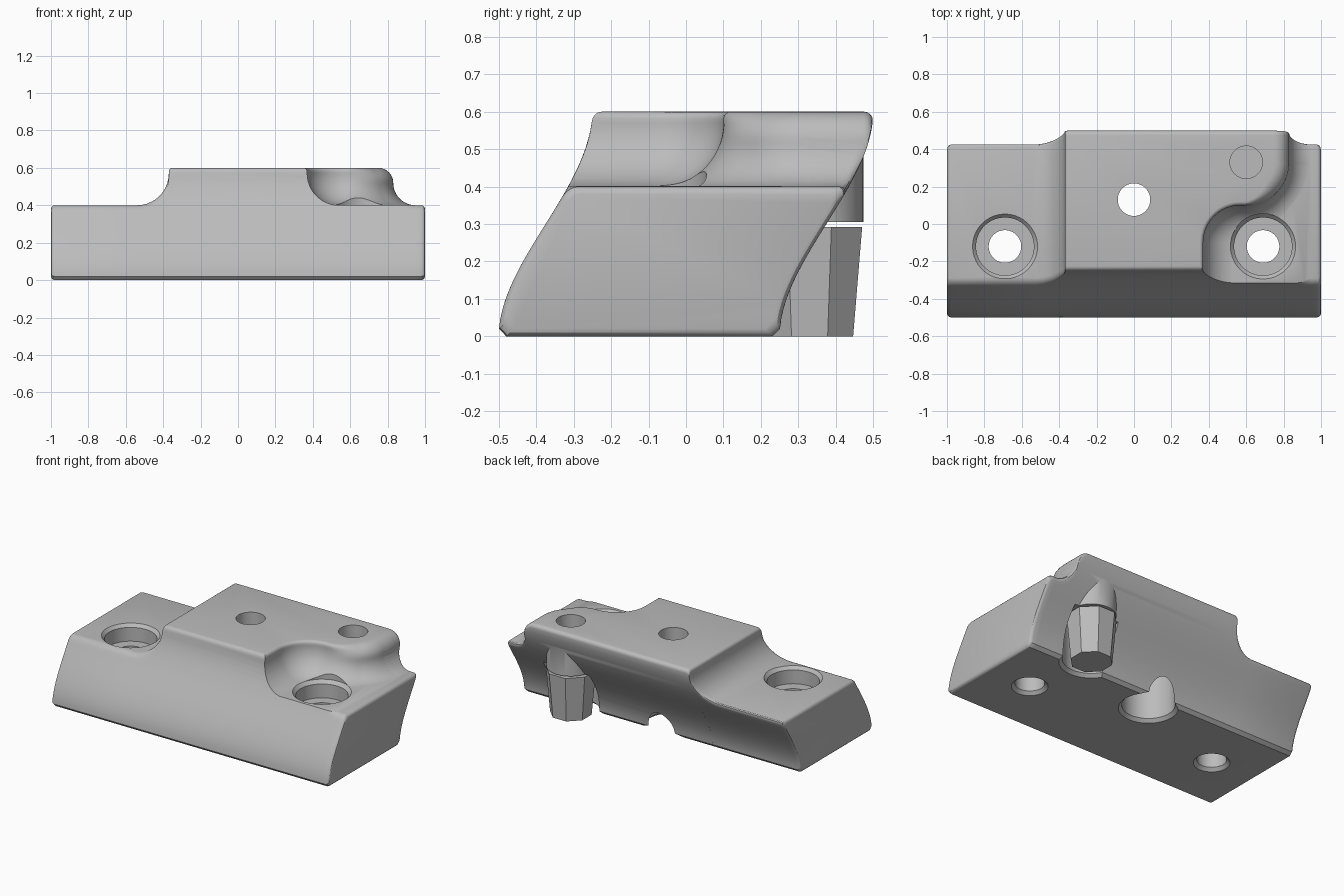
import bpy, bmesh
from math import sin, cos, pi, sqrt, radians

cube = bpy.data.objects.get("Cube")
if cube:
    bpy.data.objects.remove(cube, do_unlink=True)

grey = bpy.data.materials.new("plain grey")
grey.use_nodes = True
grey.diffuse_color = (0.5, 0.5, 0.5, 1)
grey.node_tree.nodes["Principled BSDF"].inputs["Base Color"].default_value = (0.5, 0.5, 0.5, 1)


def loft(name, rings):
    """Skin a list of equal-length closed rings and cap both ends."""
    bm = bmesh.new()
    loops = [[bm.verts.new(p) for p in ring] for ring in rings]
    n = len(loops[0])
    for a, b in zip(loops, loops[1:]):
        for i in range(n):
            j = (i + 1) % n
            bm.faces.new((a[i], a[j], b[j], b[i]))
    bm.faces.new(loops[0][::-1])
    bm.faces.new(loops[-1])
    bmesh.ops.recalc_face_normals(bm, faces=bm.faces)
    mesh = bpy.data.meshes.new(name)
    bm.to_mesh(mesh)
    bm.free()
    mesh.materials.append(grey)
    ob = bpy.data.objects.new(name, mesh)
    bpy.context.collection.objects.link(ob)
    return ob


def turned(name, x, y, profile, sides=48):
    """Vertical turned shape from (radius, height) pairs."""
    turn = 2 * pi / sides
    return loft(name, [[(x + r * cos((i + .5) * turn), y + r * sin((i + .5) * turn), z)
                        for i in range(sides)] for r, z in profile])


def combine(target, other, operation):
    mod = target.modifiers.new(operation, 'BOOLEAN')
    mod.object, mod.operation, mod.solver = other, operation, 'EXACT'
    bpy.ops.object.select_all(action='DESELECT')
    bpy.context.view_layer.objects.active = target
    target.select_set(True)
    bpy.ops.object.modifier_apply(modifier=mod.name)
    bpy.data.objects.remove(other, do_unlink=True)


# Body: S-curved section swept along x, with a varying height
LOW, HIGH, ROUND = 0.4, 0.6, 0.025


def lean(z):
    t = z / HIGH
    return -0.5 + 0.25 * t * t * (3 - 2 * t)


def section(x, h, e=0.0):
    top = h - ROUND - e
    front, back = [(lean(0) + 0.02 + e, e)], [(lean(0) + 0.73 - e, e)]
    steps = [(0.02 + e + (top - 0.02 - e) * i / 18, 0) for i in range(19)]
    steps += [(top + ROUND * sin(a), ROUND * (1 - cos(a)))
              for a in (pi / 8, pi / 4, 3 * pi / 8, pi / 2)]
    for z, inset in steps:
        front.append((lean(z) + inset + e, z))
        back.append((lean(z) + 0.75 - inset - e, z))
    return [(x, y, z) for y, z in front + back[::-1]]


def arc(cx, cz, r, start, end, n=10):
    return [(cx + r * cos(radians(start + (end - start) * i / n)),
             cz + r * sin(radians(start + (end - start) * i / n))) for i in range(n + 1)]


ends = [(0.02 * (1 - cos(a)), 0.02 * (1 - sin(a))) for a in (0, pi / 6, pi / 3, pi / 2)]
rings = [section(-1 + d, LOW, e) for d, e in ends]
heights = arc(-0.54, 0.57, 0.17, -90, 0)          # left shoulder
heights += arc(-0.35, 0.58, 0.02, 180, 90, 4)
heights += arc(0.75, 0.52, 0.08, 90, 0)           # right shoulder
heights += arc(0.95, 0.52, 0.12, 180, 270)[1:]
rings += [section(x, h) for x, h in heights]
rings += [section(1 - d, LOW, e) for d, e in reversed(ends)]
body = loft("body", rings)


# Scooped pocket around the right screw
def scoop(z):
    d = 0.17 - sqrt(max(0, 0.17 ** 2 - (0.57 - z) ** 2)) if z < 0.57 else 0
    return d - (0.02 - sqrt(max(0, 0.02 ** 2 - (z - 0.58) ** 2)) if z > 0.58 else 0)


def shoulder(z):
    if z > 0.52:
        return sqrt(max(0, 0.08 ** 2 - (z - 0.52) ** 2)) - 0.08
    return 0.12 - sqrt(max(0, 0.12 ** 2 - (0.52 - z) ** 2))


def pocket_ring(z):
    s = min(z, HIGH)
    d, q = scoop(s), shoulder(s)
    pts = [(0.37 + d, -0.8)] + arc(0.57, -0.1, 0.2 - d, 180, 90, 16)
    for i in range(21):
        f = i / 20
        mix = d + (q - d) * min(1, f * 2)
        a = radians(-90 + 90 * f)
        pts.append((0.6 + (0.23 + mix) * cos(a), 0.33 + (0.23 + mix) * sin(a)))
    pts += [(1.0 + q, 0.8), (1.5, 0.8), (1.5, -0.8)]
    return [(x, y, z) for x, y in pts]


levels = [0.401 + 0.199 * (1 - cos(pi * i / 20)) / 2 for i in range(21)] + [0.65]
combine(body, loft("pocket_cutter", [pocket_ring(z) for z in levels]), 'DIFFERENCE')

# Boss behind the right rear hole, and the clearance below it
PEG_X, PEG_Y, BORE = 0.6, 0.33, 0.087
combine(body, turned("boss", PEG_X, PEG_Y, [(0.145, 0.25), (0.145, 0.56)]), 'UNION')
combine(body, turned("clearance_cutter", PEG_X, PEG_Y,
                     [(0.19, -0.05), (0.19, 0), (0.17, 0.02), (0.17, 0.305)]), 'DIFFERENCE')
combine(body, turned("rear_hole_cutter", PEG_X, PEG_Y, [(BORE, 0.28), (BORE, 0.7)]), 'DIFFERENCE')

# Counterbored screw holes: two from above, one from below
for x in (-0.69, 0.69):
    combine(body, turned("screw_cutter", x, -0.12, [
        (0.107, -0.05), (0.107, 0), (BORE, 0.02), (BORE, 0.29), (0.155, 0.29),
        (0.155, 0.38), (0.175, 0.402), (0.175, 0.7)]), 'DIFFERENCE')
combine(body, turned("centre_cutter", 0, 0.13, [
    (0.175, -0.05), (0.175, 0), (0.155, 0.02), (0.155, 0.3), (BORE, 0.3), (BORE, 0.7)]), 'DIFFERENCE')

# Tapered peg under the boss
peg = turned("support_peg", PEG_X, PEG_Y, [(0.126, 0), (0.152, 0.292)], sides=8)

bpy.ops.object.select_all(action='DESELECT')
bpy.context.view_layer.objects.active = body
body.select_set(True)
peg.select_set(True)
bpy.ops.object.shade_smooth_by_angle(angle=radians(30))
